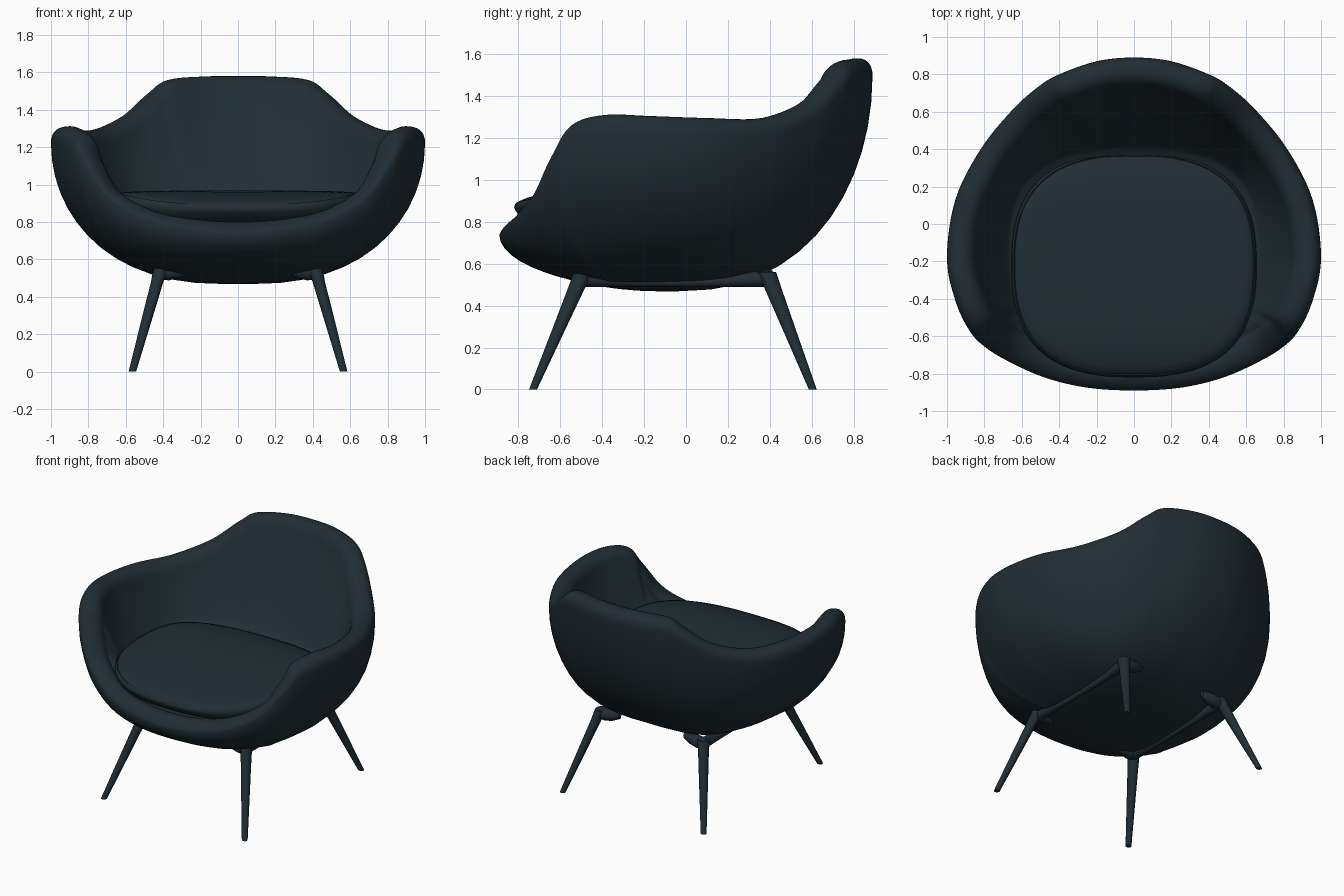
import bpy, bmesh
from math import sin, cos, pi
from mathutils import Vector

cube = bpy.data.objects.get("Cube")
if cube:
    bpy.data.objects.remove(cube, do_unlink=True)

slate = bpy.data.materials.new("dark_slate")
slate.use_nodes = True
COLOUR = (0.015, 0.027, 0.035, 1)
slate.diffuse_color = COLOUR
bsdf = next(n for n in slate.node_tree.nodes if n.type == 'BSDF_PRINCIPLED')
bsdf.inputs["Base Color"].default_value = COLOUR
bsdf.inputs["Roughness"].default_value = 0.7


def loft(name, rings, sharp=40):
    """Skin a list of equal-length closed rings and cap both ends."""
    bm = bmesh.new()
    loops = [[bm.verts.new(p) for p in ring] for ring in rings]
    n = len(loops[0])
    for a, b in zip(loops, loops[1:]):
        for i in range(n):
            j = (i + 1) % n
            bm.faces.new((a[i], a[j], b[j], b[i]))
    bm.faces.new(loops[0][::-1])
    bm.faces.new(loops[-1])
    bmesh.ops.recalc_face_normals(bm, faces=bm.faces)
    mesh = bpy.data.meshes.new(name)
    bm.to_mesh(mesh)
    bm.free()
    mesh.shade_smooth()
    mesh.set_sharp_from_angle(angle=sharp * pi / 180)
    mesh.materials.append(slate)
    obj = bpy.data.objects.new(name, mesh)
    bpy.context.collection.objects.link(obj)
    return obj


def catmull(a, b, c, d, t):
    return (b * 2 + (c - a) * t + (a * 2 - b * 5 + c * 4 - d) * t * t
            + (b * 3 - a - c * 3 + d) * t ** 3) / 2


def rounded(direction, centre_y, hx, hy, n):
    """Point on a squarish oval in the given plan direction."""
    x, y = direction.x, direction.y - centre_y
    k = (abs(x / hx) ** n + abs(y / hy) ** n) ** (-1 / n)
    return Vector((x * k, centre_y + y * k, 0))


# Half outline of the shell, front to back: plan x, plan y, rim height
half = [Vector(p) for p in (
    (0, -.89, .80), (.25, -.875, .815), (.48, -.82, .86), (.68, -.73, .965),
    (.80, -.655, 1.13), (.88, -.57, 1.265), (.955, -.41, 1.31),
    (1, -.18, 1.305), (.955, .13, 1.295), (.82, .40, 1.295),
    (.65, .61, 1.37), (.51, .735, 1.49), (.40, .80, 1.56),
    (.20, .87, 1.578), (0, .89, 1.58))]
keys = half + [Vector((-p.x, p.y, p.z)) for p in half[-2:0:-1]]
STEPS = 6
outline = []
for i in range(len(keys)):
    a, b, c, d = (keys[(i + o) % len(keys)] for o in (-1, 0, 1, 2))
    outline += [catmull(a, b, c, d, s / STEPS) for s in range(STEPS)]

# Shell: bowl outside, rolled rim, curved inner wall, floor under the cushion
base = Vector((0, -.1, .468))
floor = Vector((0, -.15, .8))
sections = []
for i, p in enumerate(outline):
    tangent = outline[(i + 1) % len(outline)] - outline[i - 1]
    inward = Vector((-tangent.y, tangent.x, 0)).normalized()
    plan = Vector((p.x, p.y, 0))
    blend = min(1, max(0, (p.z - .8) / .4))
    diagonal = (2 * p.x * p.y / plan.length_squared) ** 2
    wide_z = p.z - .065 - .02 * blend + .1 * blend * (1 - blend)
    power = 1.8 + .7 * blend + .5 * diagonal
    rim = 2 / (1.6 + .8 * blend)
    col = []
    for k in range(14):
        t = .02 + (pi / 2 - .02) * k / 13
        q = base.lerp(plan, sin(t) ** (2 / power))
        q.z = base.z + (wide_z - base.z) * (1 - cos(t))
        col.append(q)
    for k in range(1, 9):
        t = pi / 2 * k / 8
        q = plan + inward * .075 * (1 - max(0, cos(t)) ** rim)
        q.z = wide_z + (p.z - wide_z) * sin(t) ** rim
        col.append(q)
    for k in range(1, 7):
        t = 1.3 * k / 6
        q = plan + inward * (.075 + .085 * sin(t))
        q.z = p.z - (.06 + .04 * blend) * (1 - cos(t))
        col.append(q)
    lip = col[-1]
    foot = rounded(lip, -.155, .655, .535, 3)
    foot.z = min(.90, lip.z - .02)
    for k in range(1, 11):
        u = k / 10
        q = lip.lerp(foot, u ** 1.1)
        q.z = lip.z + (foot.z - lip.z) * (1 - (1 - u) ** 1.15)
        col.append(q)
    col += [foot.lerp(floor, .3), foot.lerp(floor, .97)]
    sections.append(col)
loft("shell", list(zip(*sections)), 75)

# Seat cushion: soft side, seam edge, top that falls towards front and back
CY = -.22
edge = [rounded(Vector((cos(2 * pi * i / 96), CY + sin(2 * pi * i / 96), 0)),
                CY, .655, .6, 2.6) for i in range(96)]


def cushion_ring(scale, z, dip):
    ring = []
    for p in edge:
        x, y = p.x * scale, CY + (p.y - CY) * scale
        fall = max(0, (-y - .3) / .5, (y + .02) / .4)
        ring.append((x, y, z - dip * fall ** 2))
    return ring


profile = [(.85, .79, 0), (.95, .83, .01), (.99, .88, .025), (1, .915, .045),
           (.995, .94, .055), (.98, .955, .06), (.972, .95, .06),
           (.962, .957, .06), (.9, .961, .055), (.75, .965, .05),
           (.5, .968, .04), (.25, .969, 0), (.02, .969, 0)]
loft("cushion", [cushion_ring(*row) for row in profile], 60)


def tube(name, stations, axis):
    """Rounded bar; stations are centre, half width, half height across axis."""
    rings = []
    for centre, w, h in stations:
        ring = []
        for i in range(16):
            c, s = w * cos(pi * i / 8), h * sin(pi * i / 8)
            offset = {'x': (0, c, s), 'y': (c, 0, s), 'z': (c, s, 0)}[axis]
            ring.append(Vector(centre) + Vector(offset))
        rings.append(ring)
    return loft(name, rings)


# Splayed tapered legs, each with a short bracket pointing inward
for side, sx in (("left", 1), ("right", -1)):
    for end, top_y, foot_y in (("front", -.49, -.73), ("back", .385, .605)):
        top = Vector((sx * .41, top_y, .56))
        foot = Vector((sx * .565, foot_y, 0))
        tube(f"{end}_{side}_leg",
             [(foot, .02, .019), (foot.lerp(top, .5), .028, .031),
              (foot.lerp(top, .85), .033, .04), (top, .04, .045)], 'z')
        tube(f"{end}_{side}_bracket",
             [((sx * .43, top_y, .53), .035, .036),
              ((sx * .37, top_y, .53), .045, .042),
              ((sx * .31, top_y, .54), .038, .038),
              ((sx * .26, top_y, .55), .015, .025)], 'x')
    # Side rail joining the front and back leg
    rail = [(-.50, .03, .036), (-.42, .036, .036), (-.30, .024, .024),
            (-.05, .018, .018), (.20, .024, .024), (.32, .036, .036),
            (.40, .03, .036)]
    tube(f"{side}_rail", [((sx * .405, y, .49 + h), w, h)
                          for y, w, h in rail], 'y')
